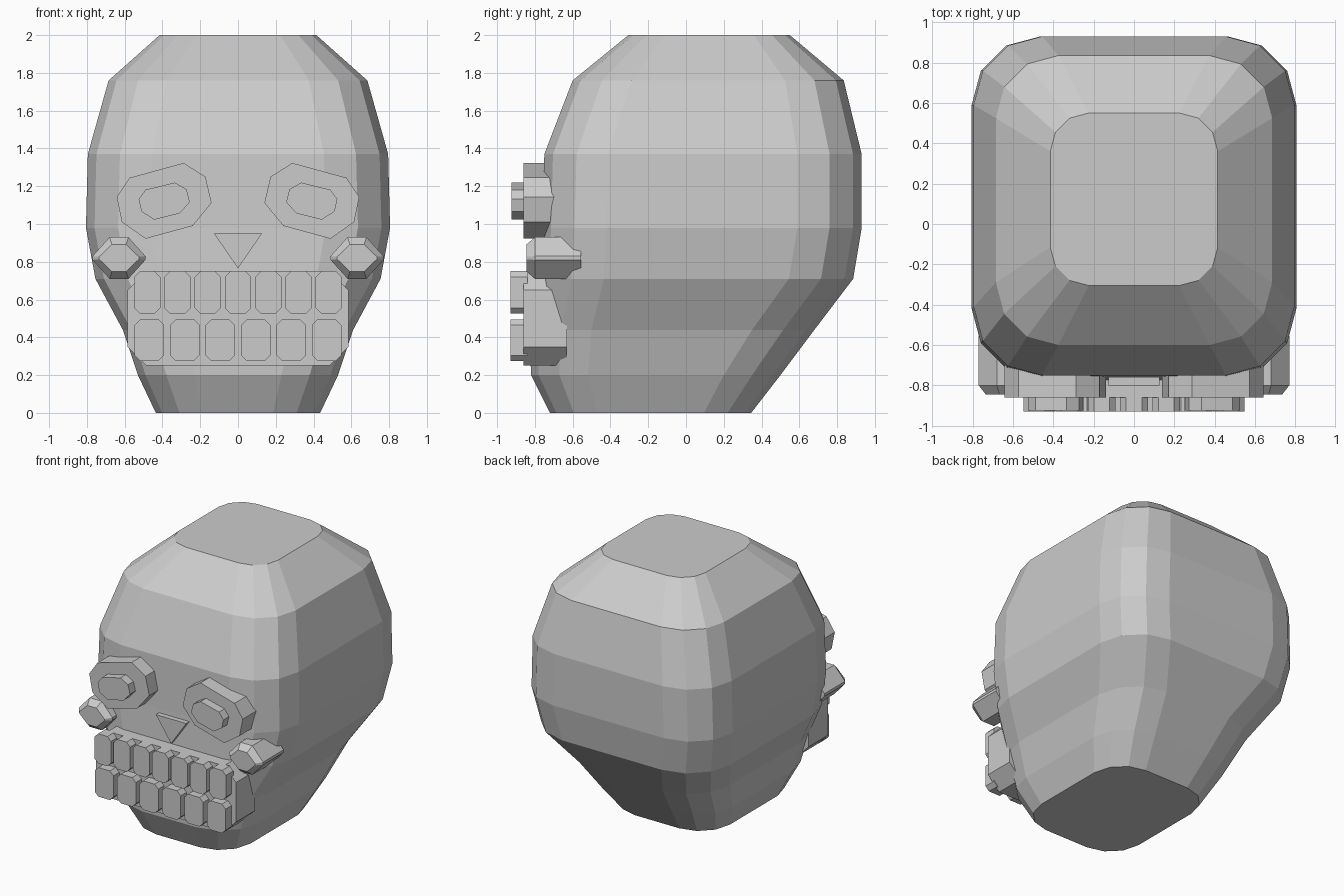
import bpy
import bmesh
from math import cos, sin, pi

default_cube = bpy.data.objects.get("Cube")
if default_cube:
    bpy.data.objects.remove(default_cube, do_unlink=True)

stone = bpy.data.materials.new("plain grey")
stone.use_nodes = True
grey = (0.6, 0.6, 0.6, 1)
stone.diffuse_color = grey
stone.node_tree.nodes["Principled BSDF"].inputs["Base Color"].default_value = grey


def loft(name, rings):
    """Skin matching closed rings of points and cap both ends."""
    bm = bmesh.new()
    loops = [[bm.verts.new(point) for point in ring] for ring in rings]
    count = len(loops[0])
    for low, high in zip(loops, loops[1:]):
        for i in range(count):
            j = (i + 1) % count
            bm.faces.new((low[i], low[j], high[j], high[i]))
    bm.faces.new(loops[0])
    bm.faces.new(loops[-1])
    bmesh.ops.recalc_face_normals(bm, faces=bm.faces)
    mesh = bpy.data.meshes.new(name)
    bm.to_mesh(mesh)
    bm.free()
    mesh.materials.append(stone)
    obj = bpy.data.objects.new(name, mesh)
    bpy.context.collection.objects.link(obj)
    return obj


def prism(name, outline, front, back):
    """Extrude an (x, z) outline along y."""
    return loft(name, [[(x, y, z) for x, z in outline] for y in (front, back)])


def scaled(outline, center, sx, sz):
    cx, cz = center
    return [(cx + (x - cx) * sx, cz + (z - cz) * sz) for x, z in outline]


def mirrored(outline, side):
    return [(side * x, z) for x, z in outline]


def chamfered(cx, low, high, half, cut_x, cut_z):
    """Rectangle outline with its four corners cut off."""
    inner = half - cut_x
    return [(cx - half, low + cut_z), (cx - inner, low),
            (cx + inner, low), (cx + half, low + cut_z),
            (cx + half, high - cut_z), (cx + inner, high),
            (cx - inner, high), (cx - half, high - cut_z)]


def rounded_ring(z, half, front, back, radius):
    """Horizontal rounded rectangle, three segments per corner."""
    ring = []
    corners = [(1, back - radius), (-1, back - radius),
               (-1, front + radius), (1, front + radius)]
    for quarter, (side, cy) in enumerate(corners):
        for step in range(4):
            angle = (quarter + step / 3) * pi / 2
            ring.append((side * (half - radius) + radius * cos(angle),
                         cy + radius * sin(angle), z))
    return ring


# Head: height, half width, front, back, corner radius
sections = [
    (0, .435, -.72, .345, .25),
    (.2, .53, -.82, .5, .3),
    (.44, .61, -.83, .68, .33),
    (.71, .755, -.775, .885, .34),
    (.98, .805, -.76, .93, .34),
    (1.37, .795, -.75, .93, .34),
    (1.76, .685, -.6, .835, .31),
    (2, .415, -.305, .55, .19),
]
loft("head", [rounded_ring(*section) for section in sections])

# Nose
prism("nose", [(-.127, .95), (.127, .95), (0, .765)], -.8, -.7)

# Mouth block and two rows of teeth
prism("mouth", chamfered(0, .25, .75, .585, .1, .1), -.86, -.63)
for row, count, pitch, half, low, high in [
        ("upper", 7, .16, .069, .525, .75),
        ("lower", 6, .1875, .078, .275, .495)]:
    for i in range(count):
        x = (i - (count - 1) / 2) * pitch
        prism(f"{row}_tooth_{i + 1}",
              chamfered(x, low, high, half, .03, .03), -.93, -.84)

# Eyes and cheek studs, mirrored
eye = [(.573, 1.245), (.288, 1.323), (.172, 1.25), (.14, 1.112),
       (.24, .99), (.489, .922), (.615, 1.01), (.642, 1.144)]
eye_center = (.39, 1.12)
pupil = scaled(eye, eye_center, .54, .49)
stud = chamfered(.63, .71, .93, .14, .09, .1)
stud_front = scaled(stud, (.63, .82), .75, .65)

for side, label in ((1, "left"), (-1, "right")):
    prism(f"{label}_eye", mirrored(eye, side), -.86, -.6)
    prism(f"{label}_pupil", mirrored(pupil, side), -.925, -.84)
    layers = [(stud_front, -.845), (stud, -.8), (stud, -.555)]
    loft(f"{label}_cheek_stud",
         [[(x, y, z) for x, z in mirrored(shape, side)]
          for shape, y in layers])
